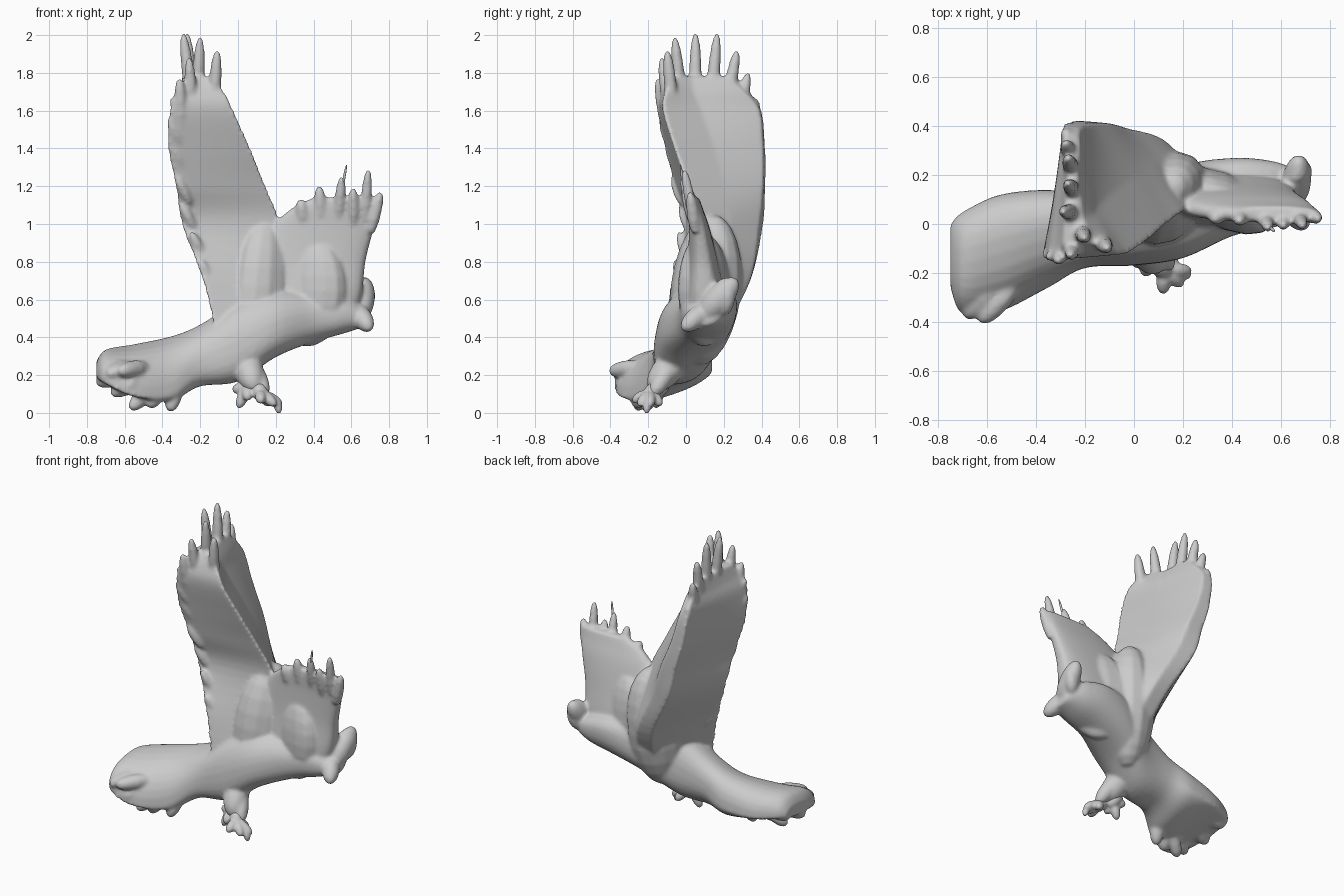
import bpy, bmesh
from math import sin, cos, pi, copysign
from mathutils import Vector, Matrix


def loft(bm, rings):
    """Skin a closed tube through rings with equal point counts."""
    part = bmesh.new()
    vs = [[part.verts.new(p) for p in r] for r in rings]
    n = len(vs[0])
    for a, b in zip(vs, vs[1:]):
        for i in range(n):
            j = (i + 1) % n
            part.faces.new((a[i], a[j], b[j], b[i]))
    part.faces.new(vs[0])
    part.faces.new(vs[-1])
    bmesh.ops.recalc_face_normals(part, faces=part.faces)
    me = bpy.data.meshes.new("tmp")
    part.to_mesh(me)
    part.free()
    bm.from_mesh(me)
    bpy.data.meshes.remove(me)


def spline(rows, steps=5):
    """Catmull-Rom through rows of numbers."""
    out = []
    for k in range(len(rows) - 1):
        quad = [rows[min(max(k + d, 0), len(rows) - 1)] for d in (-1, 0, 1, 2)]
        for s in range(steps):
            t = s / steps
            out.append([0.5 * (2 * b + (c - a) * t + (2 * a - 5 * b + 4 * c - d) * t * t
                               + (3 * b - a - 3 * c + d) * t ** 3)
                        for a, b, c, d in zip(*quad)])
    return out + [list(rows[-1])]


def oval_x(x, cy, cz, ry, up, down, tilt, n=28, e=0.85):
    """Ring across x with separate upper and lower radii, back side raised by tilt."""
    ring = []
    for i in range(n):
        c, s = cos(2 * pi * i / n), sin(2 * pi * i / n)
        c, s = copysign(abs(c) ** e, c), copysign(abs(s) ** e, s)
        ring.append((x, cy + ry * c, cz + tilt * c + s * (up if s > 0 else down)))
    return ring


def polygon_z(z, pts, n=8):
    """Horizontal ring made of straight sides."""
    ring = []
    for a, b in zip(pts, pts[1:] + pts[:1]):
        for i in range(n):
            t = i / n
            ring.append((a[0] + (b[0] - a[0]) * t, a[1] + (b[1] - a[1]) * t, z))
    return ring


def spindle(bm, a, b, w, t=None):
    """Rounded limb from a to b."""
    a, b = Vector(a), Vector(b)
    rot = (b - a).to_track_quat('Z', 'Y').to_matrix().to_4x4()
    m = Matrix.Translation((a + b) / 2) @ rot @ Matrix.Diagonal((w, t or w, (b - a).length / 2, 1))
    bmesh.ops.create_uvsphere(bm, u_segments=14, v_segments=12, radius=1, matrix=m)


def feather(bm, a, b, w):
    """Blunt feather, widest at its root."""
    a, b = Vector(a), Vector(b)
    rot = (b - a).to_track_quat('Z', 'Y').to_matrix()
    rings = []
    for t, k in [(0, .8), (.3, 1.05), (.6, 1), (.8, .85), (.93, .6), (1, .3)]:
        c = a.lerp(b, t)
        rings.append([c + rot @ Vector((cos(i * pi / 6), sin(i * pi / 6), 0)) * w * k for i in range(12)])
    loft(bm, rings)


def finish(name, bm, voxel=0.0, smooth=0):
    me = bpy.data.meshes.new(name)
    bm.to_mesh(me)
    bm.free()
    me.polygons.foreach_set("use_smooth", [True] * len(me.polygons))
    ob = bpy.data.objects.new(name, me)
    bpy.context.collection.objects.link(ob)
    if voxel:
        r = ob.modifiers.new("fuse", 'REMESH')
        r.mode, r.voxel_size, r.use_smooth_shade = 'VOXEL', voxel, True
        s = ob.modifiers.new("soften", 'SMOOTH')
        s.factor, s.iterations = 0.5, smooth


bird = bmesh.new()

# Tail fan and torso: x, centre y, centre z, half width, up, down, tilt
trunk = [(-0.75, -0.13, 0.21, 0.13, 0.06, 0.02, .01), (-0.70, -0.16, 0.19, 0.21, 0.14, 0.02, .03),
         (-0.55, -0.12, 0.15, 0.24, 0.20, 0.02, .06), (-0.35, -0.06, 0.17, 0.20, 0.22, 0.07, .07),
         (-0.20, -0.03, 0.28, 0.15, 0.18, 0.13, .04), (0.0, -0.01, 0.35, 0.16, 0.24, 0.18, .03),
         (0.20, 0.05, 0.46, 0.19, 0.20, 0.16, .03), (0.40, 0.11, 0.53, 0.16, 0.13, 0.15, .03),
         (0.55, 0.12, 0.54, 0.14, 0.10, 0.12, .02), (0.64, 0.12, 0.53, 0.11, 0.06, 0.08, .02),
         (0.69, 0.10, 0.51, 0.07, 0.04, 0.05, .01)]
loft(bird, [oval_x(*r) for r in spline(trunk)])

# Head crown, face and beak
spindle(bird, (0.655, 0.08, 0.50), (0.675, 0.27, 0.71), 0.06, 0.07)
spindle(bird, (0.655, 0.19, 0.51), (0.675, 0.21, 0.715), 0.052, 0.07)
spindle(bird, (0.61, 0.13, 0.57), (0.70, -0.02, 0.44), 0.055)

# Shoulders filling the wing roots
spindle(bird, (0.10, 0.06, 0.25), (0.16, 0.15, 1.05), 0.16, 0.20)
spindle(bird, (0.36, 0.10, 0.35), (0.38, 0.09, 0.95), 0.11, 0.22)

# Tall wing: z, then leading, trailing, front corner, inner face, leading inner
tall = [(0.40, 0.10, 0.18, -0.12, -0.12, 0.22, -0.08, 0.26, 0.12, 0.20, 0.18),
        (0.70, 0.02, 0.34, -0.19, -0.08, 0.30, 0.03, 0.25, 0.22, 0.13, 0.34),
        (1.00, -0.14, 0.41, -0.30, -0.01, 0.23, 0.06, 0.11, 0.24, -0.02, 0.39),
        (1.20, -0.20, 0.42, -0.33, -0.06, 0.15, 0.01, 0.03, 0.20, -0.09, 0.41),
        (1.40, -0.26, 0.42, -0.37, -0.11, 0.07, -0.06, -0.06, 0.15, -0.17, 0.41),
        (1.60, -0.29, 0.40, -0.36, -0.15, -0.02, -0.12, -0.14, 0.08, -0.22, 0.39),
        (1.70, -0.28, 0.34, -0.32, -0.13, -0.07, -0.11, -0.17, 0.04, -0.22, 0.31),
        (1.78, -0.27, 0.26, -0.29, -0.08, -0.15, -0.08, -0.21, 0.03, -0.23, 0.22)]
loft(bird, [polygon_z(r[0], [tuple(r[i:i + 2]) for i in range(1, 11, 2)]) for r in spline(tall)])

# Short wing: z, x start, x end, y centre, half thickness
short = [(0.45, 0.08, 0.60, 0.10, 0.12), (0.62, 0.06, 0.655, 0.10, 0.11),
         (0.80, 0.08, 0.675, 0.09, 0.08), (0.98, 0.18, 0.72, 0.07, 0.055),
         (1.08, 0.28, 0.74, 0.05, 0.04), (1.14, 0.40, 0.75, 0.04, 0.03)]
rings = []
for z, x0, x1, y, t in spline(short):
    angles = [2 * pi * i / 32 for i in range(32)]
    rings.append([((x0 + x1) / 2 + (x1 - x0) / 2 * cos(a),
                   y + t * copysign(abs(sin(a)) ** 0.6, sin(a)), z) for a in angles])
loft(bird, rings)

# Tall wing primaries
for base, tip in [((-.25, .33, 1.5), (-.28, .375, 1.66)), ((-.25, .27, 1.55), (-.28, .33, 1.80)),
                  ((-.25, .21, 1.6), (-.27, .27, 1.92)), ((-.24, .13, 1.6), (-.27, .165, 2.01)),
                  ((-.24, .05, 1.6), (-.29, .05, 2.01)), ((-.22, -.02, 1.6), (-.20, -.06, 1.99)),
                  ((-.13, -.07, 1.6), (-.11, -.10, 1.92)), ((-.24, -.08, 1.55), (-.26, -.13, 1.88)),
                  ((-.30, -.1, 1.5), (-.31, -.15, 1.77))]:
    feather(bird, base, tip, 0.033)

# Trailing edge feather tips
for x, y, z in [(-.19, -.05, .75), (-.24, -.03, .9), (-.29, -.02, 1.05), (-.32, -.06, 1.2),
                (-.35, -.09, 1.38), (-.36, -.12, 1.5), (-.345, -.13, 1.61)]:
    spindle(bird, (x + .07, y + .04, z - .1), (x - .01, y - .01, z + .06), 0.028)

# Short wing primaries
for base, tip, w in [((.35, .05, 1.0), (.33, .02, 1.13), .035), ((.44, .05, 1.0), (.43, .01, 1.20), .033),
                     ((.53, .04, 1.02), (.55, -.02, 1.25), .029), ((.61, .04, 1.0), (.61, -.01, 1.19), .03),
                     ((.67, .04, 1.02), (.69, -.01, 1.29), .028), ((.70, .05, .96), (.755, .02, 1.17), .032)]:
    feather(bird, base, tip, w)

# Tail feather tips
for base, tip in [((-.6, -.04, .22), (-.75, -.03, .21)), ((-.58, -.26, .25), (-.69, -.38, .2)),
                  ((-.5, -.22, .18), (-.67, -.31, .1)), ((-.43, -.19, .16), (-.57, -.26, .02)),
                  ((-.4, -.2, .16), (-.47, -.27, .03)), ((-.32, -.15, .18), (-.36, -.22, .01)),
                  ((-.5, -.26, .24), (-.63, -.4, .22)), ((-.6, -.15, .2), (-.75, -.2, .16)),
                  ((-.5, -.24, .2), (-.60, -.36, .13))]:
    feather(bird, base, tip, 0.045)

# Thighs
spindle(bird, (0.02, 0.0, 0.34), (0.09, -0.19, 0.12), 0.08)
spindle(bird, (0.06, -0.06, 0.28), (0.15, -0.18, 0.09), 0.05)
finish("bird_body", bird, 0.0105, 8)

# Loose quill on the short wing
bm = bmesh.new()
spindle(bm, (.55, -.01, 1.18), (.575, -.03, 1.315), 0.007)
finish("loose_quill", bm)

# Feet: toes spreading from the ankles
bm = bmesh.new()
for hub, tips in [((.12, -.19, .11), [(.12, -.285, .06), (.20, -.25, .04), (.235, -.19, .04), (.17, -.13, .04)]),
                  ((.05, -.14, .14), [(0.0, -.16, .025), (-.03, -.12, .12), (.05, -.21, .07)])]:
    spindle(bm, (hub[0] - .03, hub[1] + .04, hub[2] + .05), (hub[0] + .02, hub[1] - .02, hub[2] - .05), 0.042)
    for t in tips:
        spindle(bm, hub, t, 0.03)
spindle(bm, (.20, -.20, .08), (.22, -.21, -.005), 0.022)
finish("feet", bm, 0.008, 4)
